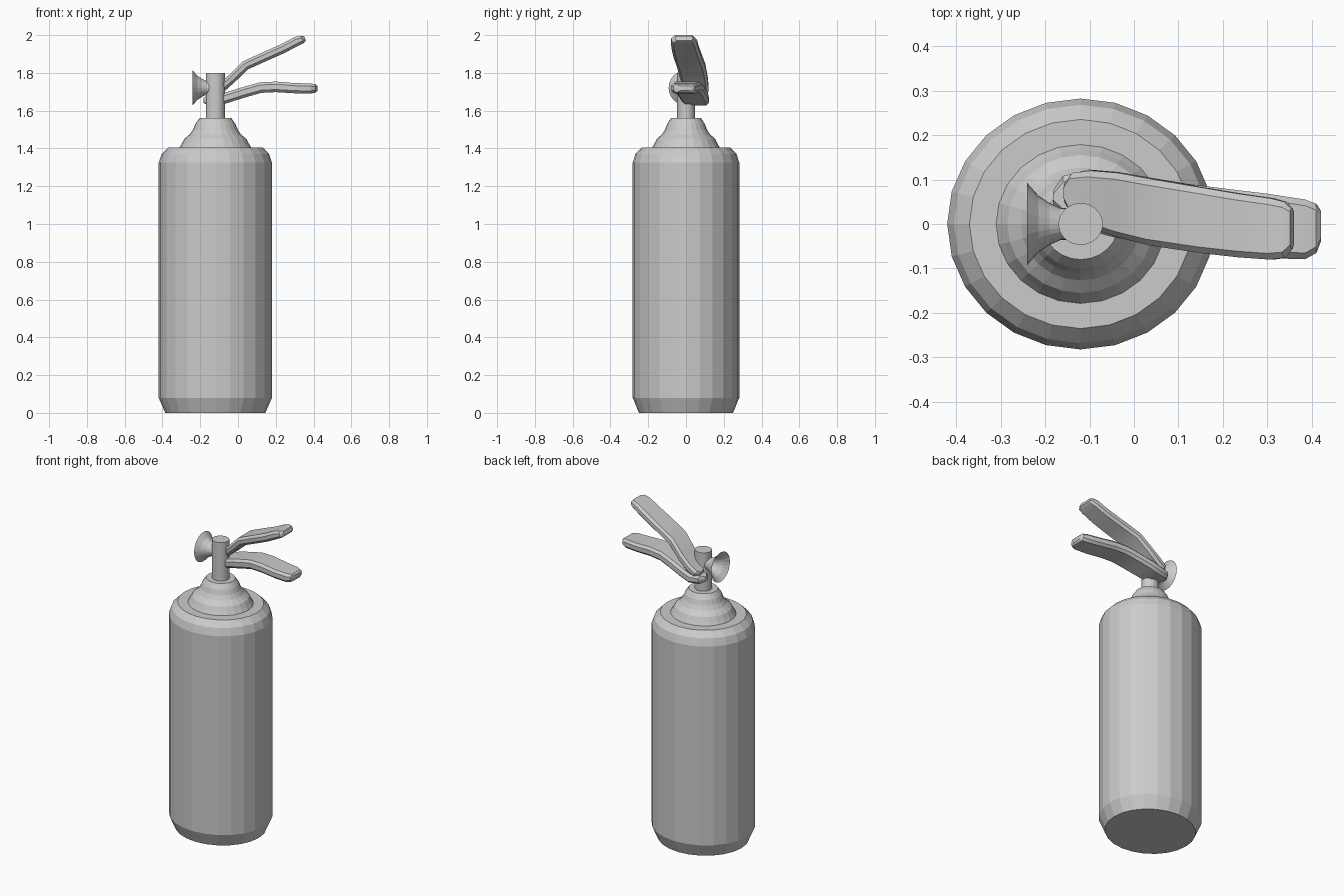
import bpy
from math import cos, sin, pi, hypot

if "Cube" in bpy.data.objects:
    bpy.data.objects.remove(bpy.data.objects["Cube"])

CX = -0.12        # axis of the cylinder
SQUASH = 0.94     # body is slightly narrower in y


def make(name, verts, faces):
    mesh = bpy.data.meshes.new(name)
    mesh.from_pydata(verts, [], faces)
    mesh.update()
    obj = bpy.data.objects.new(name, mesh)
    bpy.context.collection.objects.link(obj)
    return obj


def skin(rings, caps=True):
    """Join equal-length rings of points into a tube."""
    n = len(rings[0])
    verts = [p for r in rings for p in r]
    faces = [(k * n + i, k * n + (i + 1) % n, (k + 1) * n + (i + 1) % n, (k + 1) * n + i)
             for k in range(len(rings) - 1) for i in range(n)]
    if caps:
        faces += [tuple(range(n))[::-1], tuple(range(len(verts) - n, len(verts)))]
    return verts, faces


def lathe(name, profile, n=24):
    """Revolve (radius, z) points about the bottle axis."""
    rings = [[(CX + r * cos(2 * pi * i / n), SQUASH * r * sin(2 * pi * i / n), z)
              for i in range(n)] for r, z in profile]
    return make(name, *skin(rings))


# Bottle, shoulder and valve stem
lathe("tank", [(0.265, 0), (0.3, 0.08), (0.3, 1.325), (0.285, 1.37), (0.25, 1.405)])
lathe("neck", [(0.193, 1.40), (0.178, 1.425), (0.165, 1.45), (0.135, 1.475), (0.118, 1.50),
               (0.106, 1.53), (0.085, 1.56)])
lathe("valve_stem", [(0.05, 1.55), (0.05, 1.80)])

# Open flared nozzle pointing to -x
n = 24
horn = [(-0.13, 0.035), (-0.165, 0.036), (-0.19, 0.047), (-0.215, 0.064), (-0.24, 0.092)]
rings = [[(x, r * cos(2 * pi * i / n), 1.721 + r * sin(2 * pi * i / n))
          for i in range(n)] for x, r in horn]
make("nozzle", *skin(rings, caps=False))


def lever(name, stations):
    """Loft a chamfered bar; stations are (x, z, y_low, y_high, thickness)."""
    rings = []
    for k, (x, z, lo, hi, t) in enumerate(stations):
        a, b = stations[max(k - 1, 0)], stations[min(k + 1, len(stations) - 1)]
        dx, dz = b[0] - a[0], b[1] - a[1]
        d = hypot(dx, dz)
        nx, nz = -dz / d, dx / d
        h, c = t / 2, min(0.014, t * 0.3)
        section = [(lo, -h + c), (lo + c, -h), (hi - c, -h), (hi, -h + c),
                   (hi, h - c), (hi - c, h), (lo + c, h), (lo, h - c)]
        rings.append([(x + nx * v, y, z + nz * v) for y, v in section])
    obj = make(name, *skin(rings))
    bpy.context.view_layer.objects.active = obj
    obj.select_set(True)
    bpy.ops.object.shade_smooth_by_angle(angle=pi / 6)
    obj.select_set(False)


# Squeeze lever above, carrying handle below
lever("upper_lever", [
    (-0.155, 1.685, 0.05, 0.09, 0.03), (-0.135, 1.69, 0.02, 0.115, 0.045),
    (-0.09, 1.72, -0.01, 0.12, 0.05), (-0.03, 1.772, -0.03, 0.115, 0.048),
    (0.04, 1.84, -0.048, 0.102, 0.05), (0.15, 1.89, -0.065, 0.083, 0.05),
    (0.24, 1.93, -0.075, 0.068, 0.05), (0.31, 1.967, -0.08, 0.058, 0.05),
    (0.34, 1.977, -0.076, 0.05, 0.042), (0.355, 1.983, -0.055, 0.035, 0.025)])
lever("lower_handle", [
    (-0.182, 1.655, 0.045, 0.075, 0.03), (-0.16, 1.655, 0.02, 0.108, 0.05),
    (-0.10, 1.655, -0.015, 0.122, 0.055), (-0.04, 1.675, -0.03, 0.117, 0.056),
    (0.04, 1.70, -0.045, 0.103, 0.056), (0.12, 1.722, -0.058, 0.09, 0.056),
    (0.20, 1.726, -0.068, 0.08, 0.056), (0.30, 1.719, -0.077, 0.068, 0.054),
    (0.385, 1.717, -0.079, 0.055, 0.054), (0.41, 1.718, -0.065, 0.045, 0.045),
    (0.42, 1.718, -0.04, 0.03, 0.025)])
